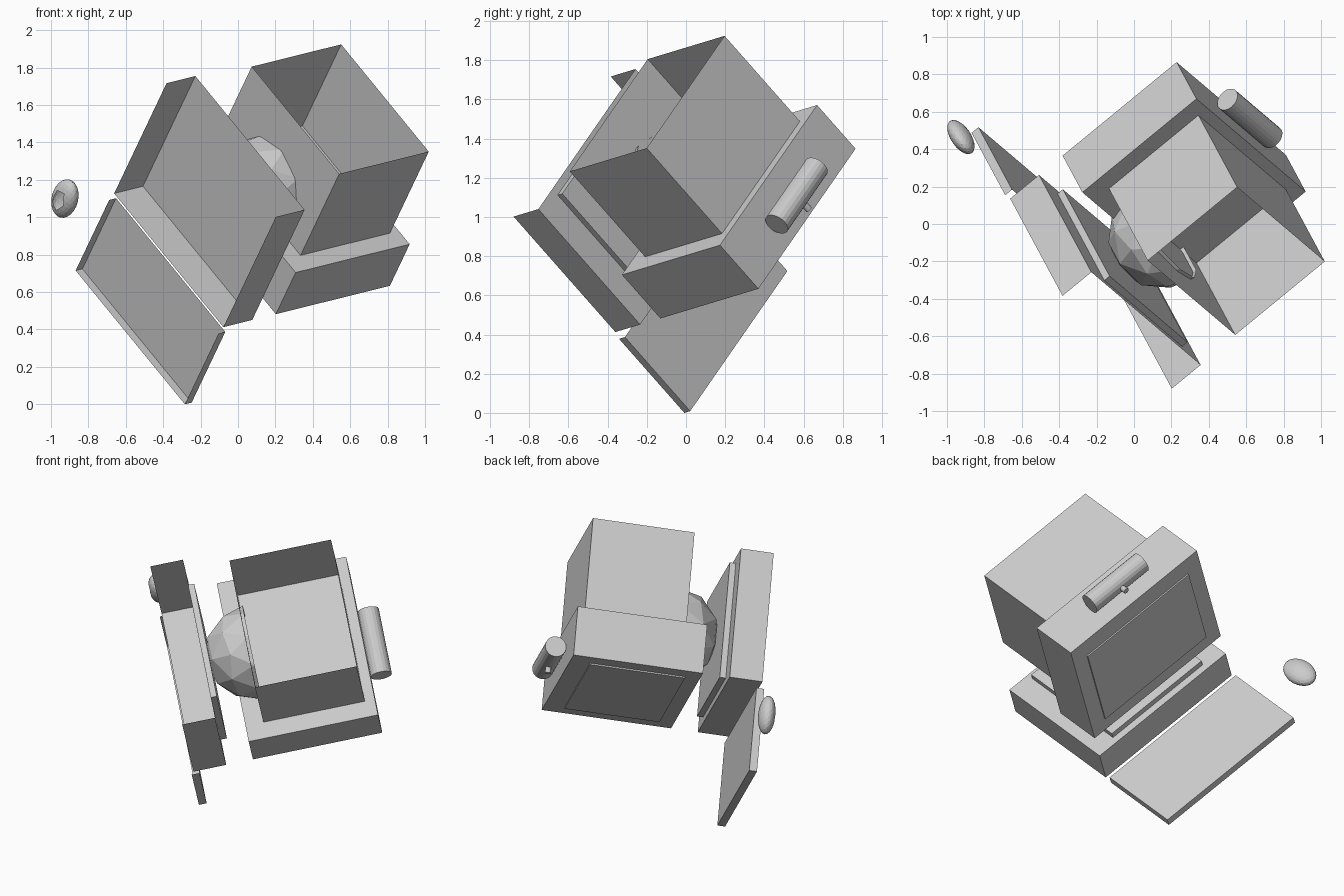
import bpy, bmesh, math
from mathutils import Vector, Matrix

if "Cube" in bpy.data.objects:
    bpy.data.objects.remove(bpy.data.objects["Cube"])

# Single flat grey
GREY = (0.6, 0.6, 0.6, 1)
mat = bpy.data.materials.new("plain_grey")
mat.use_nodes = True
mat.diffuse_color = GREY
mat.node_tree.nodes["Principled BSDF"].inputs["Base Color"].default_value = GREY

# Tumbled pose: the computer is modelled upright (x right, y back, z up), then tilted
back = Vector((0.336, -0.6235, 0.707)).normalized()
up = Vector((0.764, 0.616, 0.197))
up = (up - back * up.dot(back)).normalized()
side = back.cross(up)
POSE = Matrix((side, back, up)).transposed().to_4x4()
POSE.translation = (-0.37, -0.1125, 0.77)


def finish(name, bm):
    """Turn a bmesh into a posed, flat-shaded object."""
    mesh = bpy.data.meshes.new(name)
    bm.to_mesh(mesh)
    bm.free()
    mesh.materials.append(mat)
    obj = bpy.data.objects.new(name, mesh)
    bpy.context.collection.objects.link(obj)
    obj.matrix_world = POSE
    return obj


def drop_faces(bm, test):
    bmesh.ops.delete(bm, geom=[f for f in bm.faces if test(f)], context='FACES')


def box(name, half_width, y, z, open_sides=()):
    """Box centred on x, from y[0] to y[1] and z[0] to z[1], without its open sides."""
    bm = bmesh.new()
    size = Vector((2 * half_width, y[1] - y[0], z[1] - z[0]))
    centre = Vector((0, sum(y) / 2, sum(z) / 2))
    bmesh.ops.create_cube(bm, size=1, matrix=Matrix.Translation(centre) @ Matrix.Diagonal(size).to_4x4())
    bm.normal_update()
    drop_faces(bm, lambda f: any(f.normal.dot(Vector(s)) > 0.9 for s in open_sides))
    return finish(name, bm)


def cylinder(name, centre, axis, radius, length, sides):
    bm = bmesh.new()
    turn = Vector((0, 0, 1)).rotation_difference(Vector(axis)).to_matrix().to_4x4()
    bmesh.ops.create_cone(bm, cap_ends=True, segments=sides, radius1=radius, radius2=radius,
                          depth=length, matrix=Matrix.Translation(centre) @ turn)
    return finish(name, bm)


BOTTOM, BACK = (0, 0, -1), (0, 1, 0)

# System unit and keyboard are shells, open below and behind
box("system_unit", 0.524, (0, 0.834), (0, 0.203), (BOTTOM, BACK))
box("keyboard", 0.524, (-0.58, -0.045), (-0.015, 0.033), (BOTTOM, BACK))

# Monitor: stand plate, front bezel, hollow rear housing, raised screen
box("stand_plate", 0.373, (0.045, 0.79), (0.203, 0.24), (BOTTOM,))
box("monitor_bezel", 0.524, (0, 0.315), (0.369, 1.172))
box("monitor_housing", 0.42, (0.315, 0.932), (0.48, 1.11), (BACK, (0, -1, 0)))
box("screen", 0.42, (-0.009, 0.0), (0.46, 1.05), (BACK,))

# Swivel ball under the monitor, without the faces buried in the monitor
bm = bmesh.new()
bmesh.ops.create_icosphere(bm, subdivisions=2, radius=0.29,
                           matrix=Matrix.Translation((0, 0.417, 0.5)))
drop_faces(bm, lambda f: all(v.co.z > (0.48 if v.co.y > 0.315 else 0.369) for v in f.verts))
finish("swivel_ball", bm)

# Camera lying on top of the monitor, with a small lens facing forward
cylinder("camera_body", (0, 0.15, 1.237), (1, 0, 0), 0.065, 0.43, 20)
cylinder("camera_lens", (0, 0.08, 1.237), (0, -1, 0), 0.018, 0.06, 12)

# Mouse: flattened ball with an opening underneath
bm = bmesh.new()
bmesh.ops.create_icosphere(bm, subdivisions=3, radius=1)
drop_faces(bm, lambda f: f.calc_center_median().z < -0.87)
bmesh.ops.transform(bm, verts=bm.verts, matrix=Matrix.Translation((0.808, -0.313, 0.0))
                    @ Matrix.Diagonal((0.083, 0.122, 0.052, 1)))
finish("mouse", bm)
